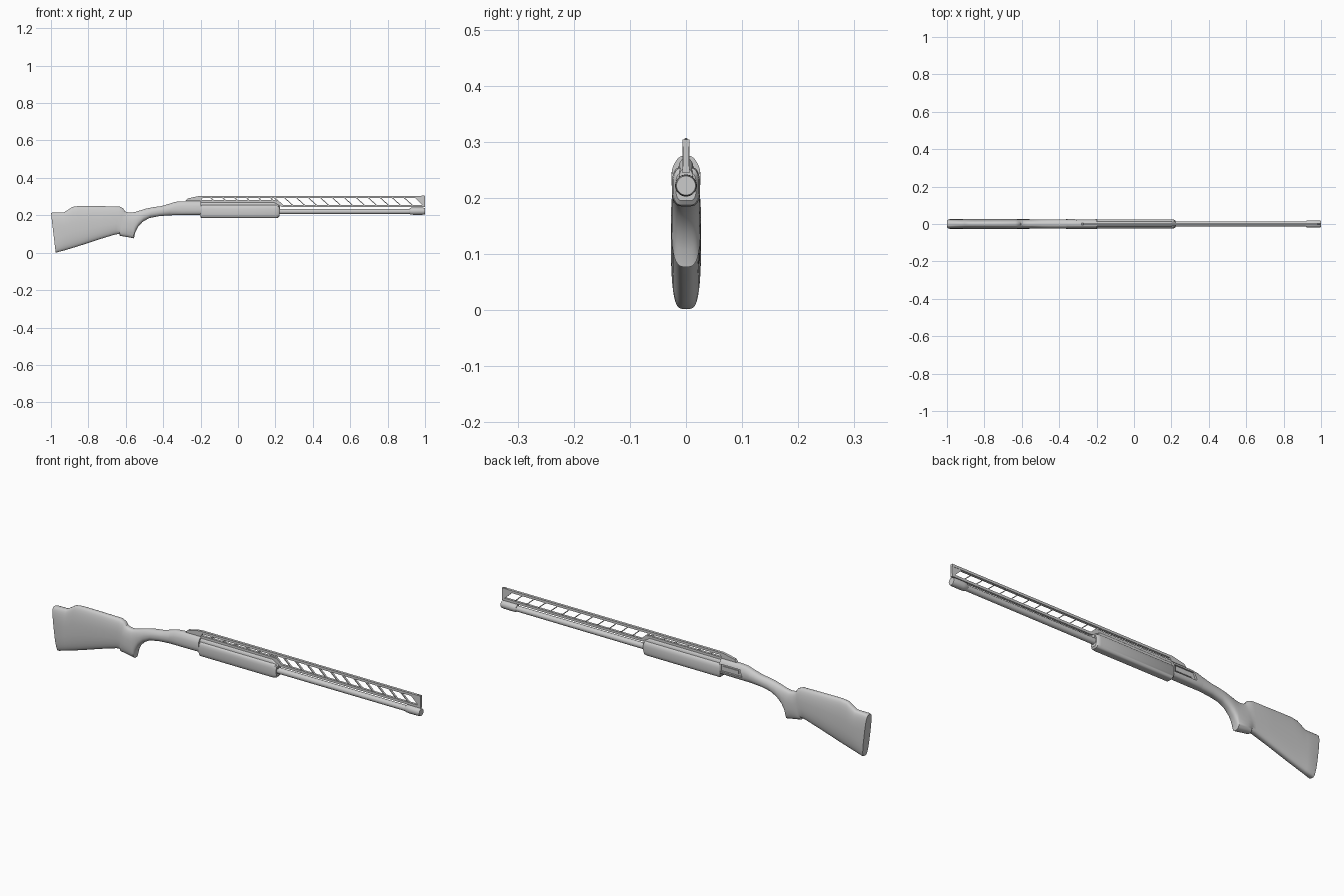
import bpy, bmesh, math
from mathutils import Vector


def finish(bm, name, angle=35):
    bmesh.ops.recalc_face_normals(bm, faces=bm.faces)
    me = bpy.data.meshes.new(name)
    bm.to_mesh(me)
    bm.free()
    me.shade_smooth()
    me.set_sharp_from_angle(angle=math.radians(angle))
    ob = bpy.data.objects.new(name, me)
    bpy.context.collection.objects.link(ob)
    return ob


def loft(name, stations, n=28, angle=35):
    """Stations: top x, top z, bottom x, bottom z, half width, top taper, bottom taper, squareness."""
    bm = bmesh.new()
    rings = []
    for xt, zt, xb, zb, w, tt, tb, e in stations:
        ring = []
        for i in range(n):
            a = 2 * math.pi * (i + 0.5) / n
            c, s = math.cos(a), math.sin(a)
            y = w * math.copysign(abs(c) ** (2 / e), c)
            v = math.copysign(abs(s) ** (2 / e), s)
            y *= 1 - (tt * max(v, 0) ** 1.5 + tb * max(-v, 0) ** 1.5)
            v /= math.sin(math.pi / 2 - math.pi / n * (n % 4 == 0)) ** (2 / e)
            t = (v + 1) / 2
            ring.append(bm.verts.new((xb + (xt - xb) * t, y, zb + (zt - zb) * t)))
        rings.append(ring)
    for a, b in zip(rings, rings[1:]):
        for i in range(n):
            bm.faces.new((a[i], a[(i + 1) % n], b[(i + 1) % n], b[i]))
    bm.faces.new(rings[0])
    bm.faces.new(rings[-1])
    return finish(bm, name, angle)


def plate(name, pts, hw, y=0):
    """Extrude a side profile (x, z) to a plate of half width hw."""
    bm = bmesh.new()
    f = bm.faces.new([bm.verts.new((x, y - hw, z)) for x, z in pts])
    r = bmesh.ops.extrude_face_region(bm, geom=[f])
    bmesh.ops.translate(bm, vec=Vector((0, 2 * hw, 0)),
                        verts=[v for v in r["geom"] if isinstance(v, bmesh.types.BMVert)])
    return finish(bm, name, 20)


def lathe(name, prof, zc, n=24):
    """Turn a profile (x, radius) about the long axis."""
    return loft(name, [(x, zc + r, x, zc - r, r, 0, 0, 2) for x, r in prof], n)


# Butt stock with raised comb and pistol grip
loft("stock", [
    (-1.0, .212, -.975, .002, .025, .12, .15, 4),
    (-.992, .214, -.968, .002, .027, .12, .15, 4),
    (-.93, .216, -.93, .012, .027, .15, .15, 3.2),
    (-.905, .232, -.91, .018, .027, .2, .15, 3.2),
    (-.885, .245, -.89, .024, .027, .22, .15, 3.2),
    (-.85, .25, -.85, .036, .027, .22, .15, 3.2),
    (-.74, .249, -.74, .072, .027, .22, .15, 3.2),
    (-.635, .247, -.655, .098, .027, .22, .15, 3.2),
    (-.615, .238, -.635, .1, .026, .22, .15, 3.2),
    (-.605, .222, -.632, .09, .026, .2, .1, 3.2),
    (-.59, .216, -.61, .087, .026, .2, .1, 3.2),
    (-.57, .214, -.556, .077, .026, .2, .1, 3.2),
    (-.545, .219, -.55, .108, .025, .2, .1, 3),
    (-.52, .227, -.535, .138, .025, .22, .12, 2.8),
    (-.49, .236, -.51, .165, .025, .25, .15, 2.8),
    (-.45, .244, -.475, .185, .025, .28, .18, 2.8),
    (-.41, .249, -.42, .196, .025, .3, .18, 3),
    (-.36, .264, -.36, .2, .026, .35, .18, 3)], 32)

# Receiver, with an ejection port cut in the far side
receiver = loft("receiver", [
    (-.36, .264, -.36, .2, .026, .35, .18, 3),
    (-.335, .272, -.335, .201, .027, .4, .18, 3.5),
    (-.3, .275, -.3, .202, .027, .42, .15, 4),
    (-.198, .275, -.198, .203, .027, .42, .15, 4)], 32)
cutter = plate("port_cutter", [(-.325, .222), (-.205, .222), (-.205, .256), (-.31, .256)], .02, .036)
cutter.hide_render = True
cutter.hide_viewport = True
cut = receiver.modifiers.new("port", "BOOLEAN")
cut.object = cutter
cut.operation = "DIFFERENCE"
cut.solver = "EXACT"
plate("bolt", [(-.3, .23), (-.21, .23), (-.21, .247), (-.3, .247)], .003, .017)

# Fore-end
loft("fore_end", [
    (-.2, .251, -.2, .19, .023, .2, .2, 5),
    (-.195, .255, -.195, .185, .026, .2, .2, 5),
    (.2, .255, .2, .185, .026, .2, .2, 5),
    (.215, .253, .215, .187, .024, .2, .2, 5),
    (.221, .245, .221, .195, .019, .2, .2, 5)], 32)

# Barrel, muzzle sleeve and the block over the fore-end
lathe("barrel", [(.18, .0145), (.95, .0135)], .2205)
lathe("muzzle_sleeve", [(.918, .0145), (.924, .0185), (.945, .0195), (.99, .019), (1.0, .017)], .222)
loft("barrel_hood", [
    (-.2, .27, -.2, .235, .014, .35, 0, 4),
    (.19, .27, .19, .235, .014, .35, 0, 4),
    (.225, .252, .225, .23, .012, .35, 0, 4)], 20)

# Raised rib: upper rail, stepped lower rail, end plate
plate("upper_rail", [(-.28, .277), (-.2, .277), (-.19, .292), (1.0, .292), (1.0, .304), (-.205, .304), (-.27, .29)], .0065)
plate("lower_rail", [(-.2, .268), (.195, .268), (.235, .244), (1.0, .244), (1.0, .256),
                     (.242, .256), (.202, .281), (-.2, .281)], .006)
plate("rib_end_plate", [(.945, .294), (.99, .25), (1.0, .25), (1.0, .294)], .0055)
plate("rib_step_brace", [(.19, .294), (.2, .294), (.245, .252), (.235, .252)], .005)

# Slanted rib posts
for i in range(11):
    x = .245 + i * .064
    plate("rib_post_%d" % (i + 1), [(x, .294), (x + .006, .294), (x + .051, .254), (x + .045, .254)], .005)
for i in range(6):
    x = -.15 + i * .064
    plate("short_rib_post_%d" % (i + 1), [(x, .294), (x + .008, .294), (x + .022, .279), (x + .014, .279)], .005)

# Small bead sight
lathe("bead_sight", [(.98, .0012), (.983, .0025), (.993, .0025), (.996, .0012)], .3045, 12)
